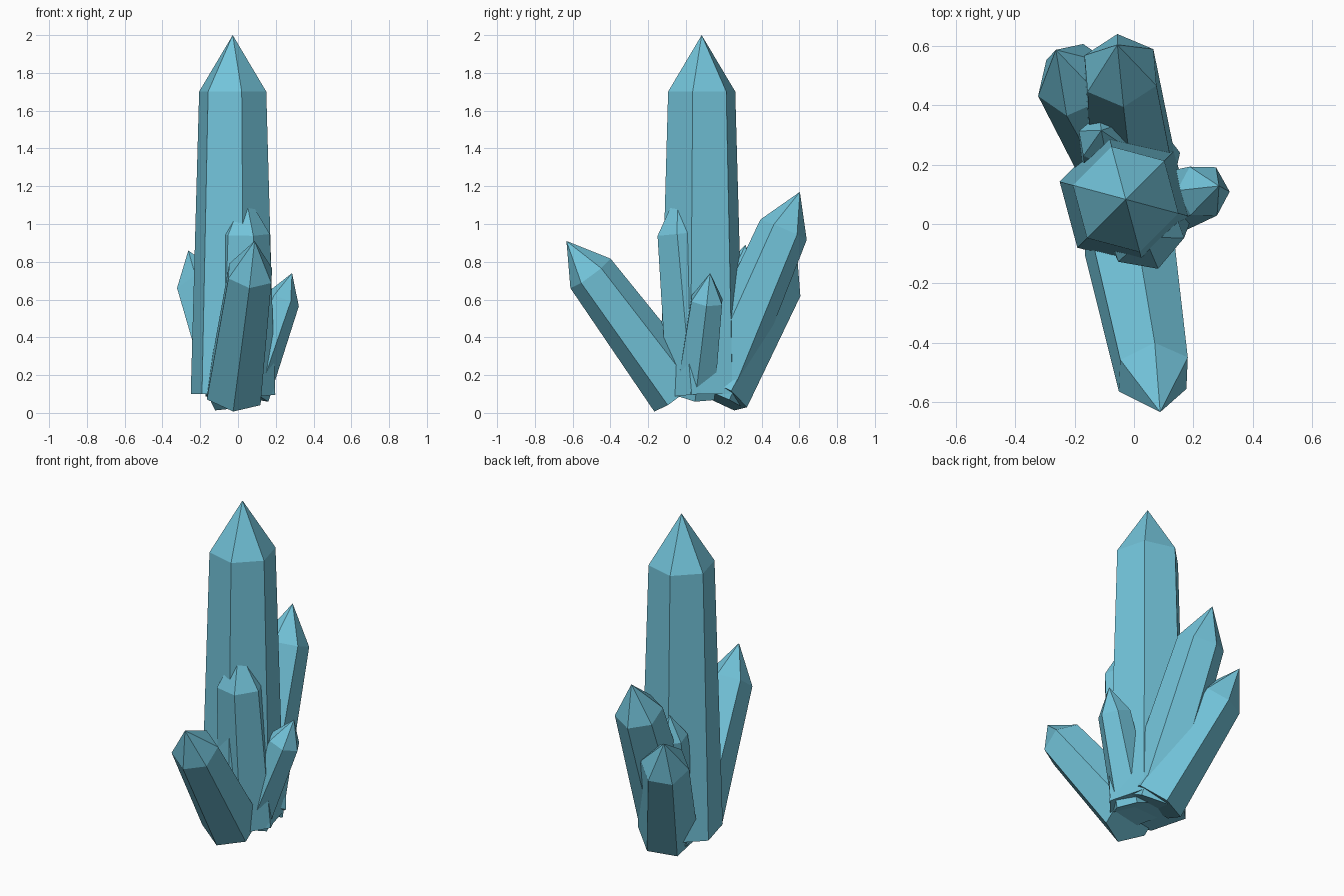
import bpy, bmesh, math
from mathutils import Vector, Matrix

if "Cube" in bpy.data.objects:
    bpy.data.objects.remove(bpy.data.objects["Cube"])

# One pale blue crystal colour
blue = bpy.data.materials.new("crystal_blue")
blue.diffuse_color = (0.17, 0.55, 0.70, 1)
blue.use_nodes = True
blue.node_tree.nodes["Principled BSDF"].inputs["Base Color"].default_value = blue.diffuse_color

UP = Vector((0, 0, 1))


def crystal(name, base, tip, r, spin):
    """Tapered hexagonal shaft with a pointed cap, leaning from base to tip."""
    base, tip = Vector(base), Vector(tip)
    axis = tip - base
    length = axis.length
    bm = bmesh.new()

    def ring(radius, z):
        return [bm.verts.new((radius * math.cos(math.radians(spin + 60 * i)),
                              radius * math.sin(math.radians(spin + 60 * i)), z))
                for i in range(6)]

    low = ring(r, 0)
    high = ring(r * 0.8, length - 1.3 * r)
    apex = bm.verts.new((0, 0, length))
    bm.faces.new(low[::-1])
    for i in range(6):
        j = (i + 1) % 6
        bm.faces.new((low[i], low[j], high[j], high[i]))
        bm.faces.new((high[i], high[j], apex))
    turn = UP.rotation_difference(axis).to_matrix().to_4x4()
    bm.transform(Matrix.Translation(base) @ turn)
    mesh = bpy.data.meshes.new(name)
    bm.to_mesh(mesh)
    bm.free()
    mesh.materials.append(blue)
    bpy.context.collection.objects.link(bpy.data.objects.new(name, mesh))


# Tall central crystal
crystal("main_crystal", (-0.028, 0.083, 0.10), (-0.028, 0.083, 2.0), 0.23, 45)
# Leaning crystals around it
crystal("front_crystal", (-0.02, -0.035, 0.105), (0.088, -0.633, 0.91), 0.165, 30)
crystal("back_crystal", (0.0, 0.14, 0.10), (-0.056, 0.603, 1.17), 0.168, 35)
crystal("back_left_crystal", (0.0, 0.172, 0.10), (-0.263, 0.586, 0.86), 0.17, 22)
crystal("front_upright_crystal", (0.03, 0.06, 0.10), (0.036, -0.045, 1.17), 0.17, 50)
crystal("right_crystal", (0.05, 0.05, 0.10), (0.286, 0.128, 0.74), 0.118, 0)
crystal("small_back_crystal", (-0.07, 0.14, 0.10), (-0.11, 0.315, 0.89), 0.11, 40)
